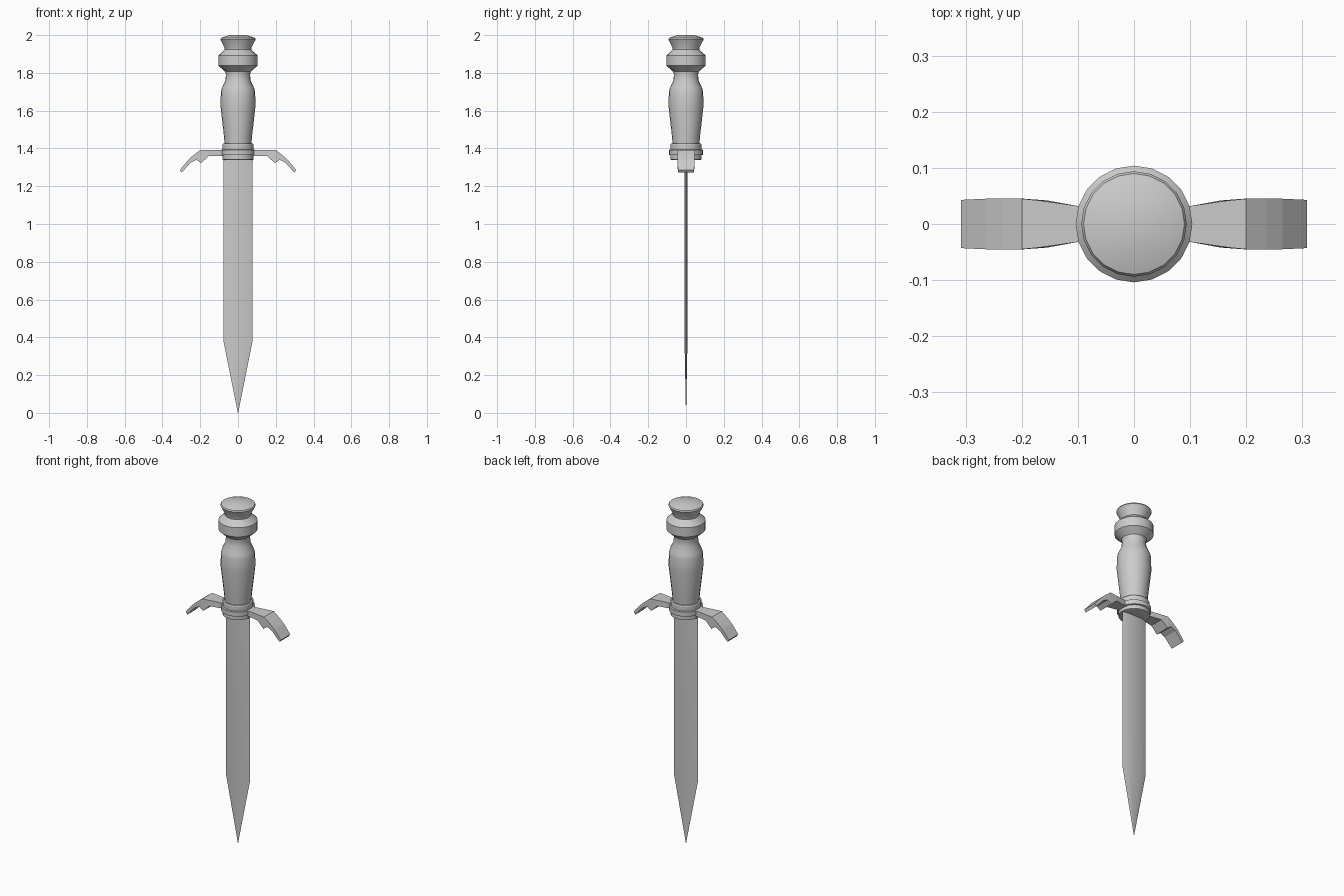
import bpy, bmesh, math

if "Cube" in bpy.data.objects:
    bpy.data.objects.remove(bpy.data.objects["Cube"])

SIDES = 20


def finish(bm, name, angle=None):
    bmesh.ops.recalc_face_normals(bm, faces=bm.faces)
    mesh = bpy.data.meshes.new(name)
    bm.to_mesh(mesh)
    bm.free()
    ob = bpy.data.objects.new(name, mesh)
    bpy.context.collection.objects.link(ob)
    if angle:
        bpy.ops.object.select_all(action='DESELECT')
        ob.select_set(True)
        bpy.context.view_layer.objects.active = ob
        bpy.ops.object.shade_smooth_by_angle(angle=math.radians(angle))
    return ob


def skin(bm, rings):
    """Bridge successive rings of points and cap both ends."""
    loops = [[bm.verts.new(p) for p in ring] for ring in rings]
    for a, b in zip(loops, loops[1:]):
        n = len(a)
        for i in range(n):
            j = (i + 1) % n
            bm.faces.new((a[i], a[j], b[j], b[i]))
    bm.faces.new(loops[0])
    bm.faces.new(loops[-1])


def lathe(name, profile):
    bm = bmesh.new()
    skin(bm, [[(r * math.cos(2 * math.pi * i / SIDES),
                r * math.sin(2 * math.pi * i / SIDES), z)
               for i in range(SIDES)] for r, z in profile])
    return finish(bm, name, 30)


# turned grip
lathe("grip", [(0.070, 1.41), (0.074, 1.46), (0.092, 1.62), (0.091, 1.70),
               (0.085, 1.72), (0.067, 1.76), (0.064, 1.79), (0.068, 1.81)])

# pommel: band, neck and domed cap
lathe("pommel", [(0.066, 1.805), (0.104, 1.838), (0.104, 1.892),
                 (0.070, 1.923), (0.072, 1.935), (0.094, 1.978),
                 (0.090, 1.985), (0.045, 2.0)])

# stacked collar under the grip
lathe("collar", [(0.080, 1.425), (0.083, 1.42), (0.083, 1.394),
                 (0.091, 1.392), (0.091, 1.366), (0.083, 1.364),
                 (0.083, 1.342), (0.078, 1.34)])

# guard arms: stations of (top x, top z, bottom x, bottom z, half width)
stations = [(0.06, 1.392, 0.06, 1.36, 0.026), (0.10, 1.392, 0.10, 1.36, 0.032),
            (0.17, 1.392, 0.155, 1.36, 0.042), (0.20, 1.392, 0.195, 1.322, 0.045),
            (0.235, 1.365, 0.22, 1.340, 0.045), (0.265, 1.338, 0.25, 1.325, 0.045),
            (0.308, 1.286, 0.298, 1.272, 0.043)]
for side, label in ((-1, "left"), (1, "right")):
    bm = bmesh.new()
    skin(bm, [[(side * tx, -w, tz), (side * tx, w, tz),
               (side * bx, w, bz), (side * bx, -w, bz)]
              for tx, tz, bx, bz, w in stations])
    finish(bm, "guard_arm_" + label)

# thin double-edged blade with a tapering point
bm = bmesh.new()
skin(bm, [[(-w, 0, z), (-w * 0.55, -t, z), (w * 0.55, -t, z),
           (w, 0, z), (w * 0.55, t, z), (-w * 0.55, t, z)]
          for w, t, z in [(0.078, 0.008, 1.36), (0.078, 0.008, 0.385),
                          (0.0008, 0.0005, 0.0)]])
finish(bm, "blade", 35)
